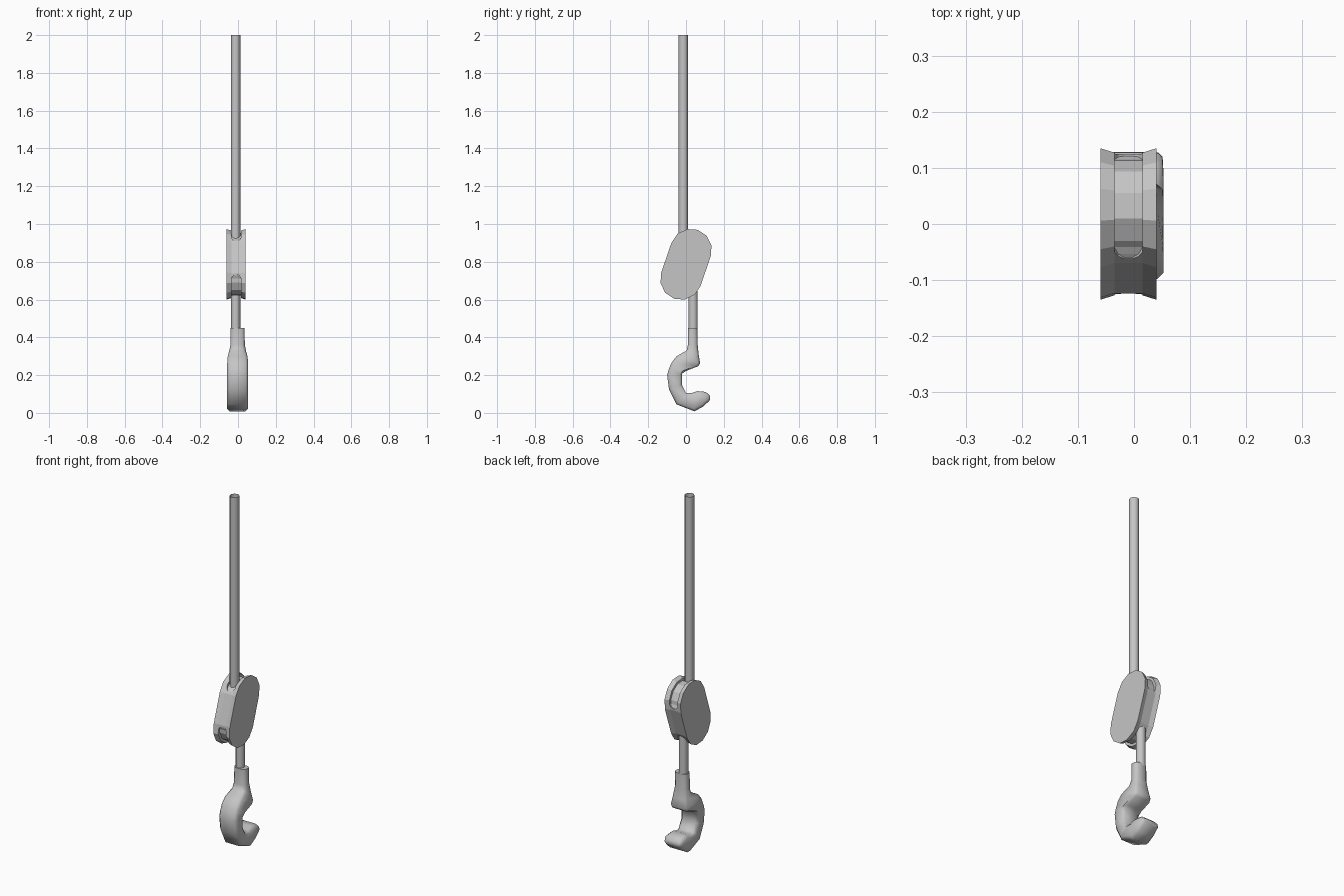
import bpy, bmesh, math
from mathutils import Vector

if "Cube" in bpy.data.objects:
    bpy.data.objects.remove(bpy.data.objects["Cube"])

steel = bpy.data.materials.new("grey_steel")
steel.diffuse_color = (0.56, 0.56, 0.56, 1)
steel.use_nodes = True
steel.node_tree.nodes["Principled BSDF"].inputs["Base Color"].default_value = steel.diffuse_color
CX = -0.01                                   # middle of block and ropes
UP, LOW = (0.027, 0.865), (-0.027, 0.708)    # pulley centres (y, z)


def make(name, bm, smooth=None):
    bmesh.ops.recalc_face_normals(bm, faces=bm.faces)
    me = bpy.data.meshes.new(name)
    bm.to_mesh(me)
    bm.free()
    me.materials.append(steel)
    ob = bpy.data.objects.new(name, me)
    bpy.context.collection.objects.link(ob)
    if smooth:
        bpy.ops.object.select_all(action='DESELECT')
        ob.select_set(True)
        bpy.context.view_layer.objects.active = ob
        bpy.ops.object.shade_smooth_by_angle(angle=math.radians(smooth))
    return ob


def loft(rings, closed=False):
    """Skin a list of equal-length point rings."""
    bm = bmesh.new()
    vs = [[bm.verts.new(p) for p in r] for r in rings]
    n = len(vs[0])
    for i in range(len(vs) if closed else len(vs) - 1):
        a, b = vs[i], vs[(i + 1) % len(vs)]
        for j in range(n):
            bm.faces.new((a[j], a[(j + 1) % n], b[(j + 1) % n], b[j]))
    if not closed:
        bm.faces.new(vs[0])
        bm.faces.new(vs[-1])
    return bm


def polar(c, r, deg, x):
    a = math.radians(deg)
    return Vector((x, c[0] + r * math.cos(a), c[1] + r * math.sin(a)))


# Pulley block: tilted stadium with a slightly hollow rim
def stadium(x, r):
    return ([polar(UP, r, 161 - 30 * i, x) for i in range(7)] +
            [polar(LOW, r, -19 - 30 * i, x) for i in range(7)])


block = make("pulley_block", loft([stadium(CX + x, r) for x, r in
             ((-0.05, 0.11), (-0.025, 0.102), (0.025, 0.102), (0.05, 0.11))]))

# Rope slots around the top and bottom ends
# (angle, half width, floor radius)
SLOT = ((-14, 0.008, 0.097), (-10, 0.018, 0.094), (-3, 0.025, 0.088),
        (11, 0.025, 0.088), (41, 0.025, 0.088), (71, 0.025, 0.088),
        (101, 0.025, 0.088), (131, 0.025, 0.088), (141, 0.025, 0.088),
        (149, 0.018, 0.094), (153, 0.008, 0.097))
for name, c, turn in (("top_slot_cutter", UP, 0), ("bottom_slot_cutter", LOW, 180)):
    rings = [[polar(c, r, a + turn, CX + s * w)
              for r, s in ((f, -1), (f, 1), (0.15, 1), (0.15, -1))]
             for a, w, f in SLOT]
    cutter = make(name, loft(rings))
    mod = block.modifiers.new(name, 'BOOLEAN')
    mod.operation, mod.solver, mod.object = 'DIFFERENCE', 'EXACT', cutter
    bpy.context.view_layer.objects.active = block
    bpy.ops.object.modifier_apply(modifier=name)
    bpy.data.objects.remove(cutter)


# Open-ended ropes
def rope(name, y, z0, z1, r):
    bm = bmesh.new()
    bmesh.ops.create_cone(bm, cap_ends=False, segments=12, radius1=r, radius2=r,
                          depth=z1 - z0)
    bmesh.ops.translate(bm, verts=bm.verts, vec=(CX - 0.002, y, (z0 + z1) / 2))
    make(name, bm, 40)


rope("upper_rope", -0.014, 0.90, 2.0, 0.025)
rope("lower_rope", 0.038, 0.44, 0.68, 0.024)

# Hook: bevelled sections between the outer and inner edge
# (outer y, z, inner y, z, half width)
HOOK = ((0.01, 0.45, 0.06, 0.45, 0.037), (0.01, 0.36, 0.062, 0.36, 0.038),
        (0.003, 0.33, 0.067, 0.31, 0.045), (-0.05, 0.30, 0.075, 0.262, 0.053),
        (-0.077, 0.265, 0.064, 0.247, 0.055), (-0.09, 0.235, 0.0, 0.222, 0.055),
        (-0.10, 0.20, -0.02, 0.208, 0.055), (-0.09, 0.125, -0.022, 0.15, 0.055),
        (-0.05, 0.045, 0.0, 0.105, 0.055), (0.045, 0.008, 0.03, 0.105, 0.055),
        (0.09, 0.033, 0.06, 0.115, 0.055), (0.124, 0.064, 0.105, 0.111, 0.053),
        (0.128, 0.075, 0.126, 0.092, 0.045))
rings = []
for oy, oz, iy, iz, w in HOOK:
    o, i = Vector((-0.002, oy, oz)), Vector((-0.002, iy, iz))
    d = (i - o) * min(0.25, 0.014 / (i - o).length)
    X = Vector((1, 0, 0))
    n = w - 0.014
    rings.append([o - X * n, o + X * n, o + d + X * w, i - d + X * w,
                  i + X * n, i - X * n, i - d - X * w, o + d - X * w])
make("hook", loft(rings), 50)
